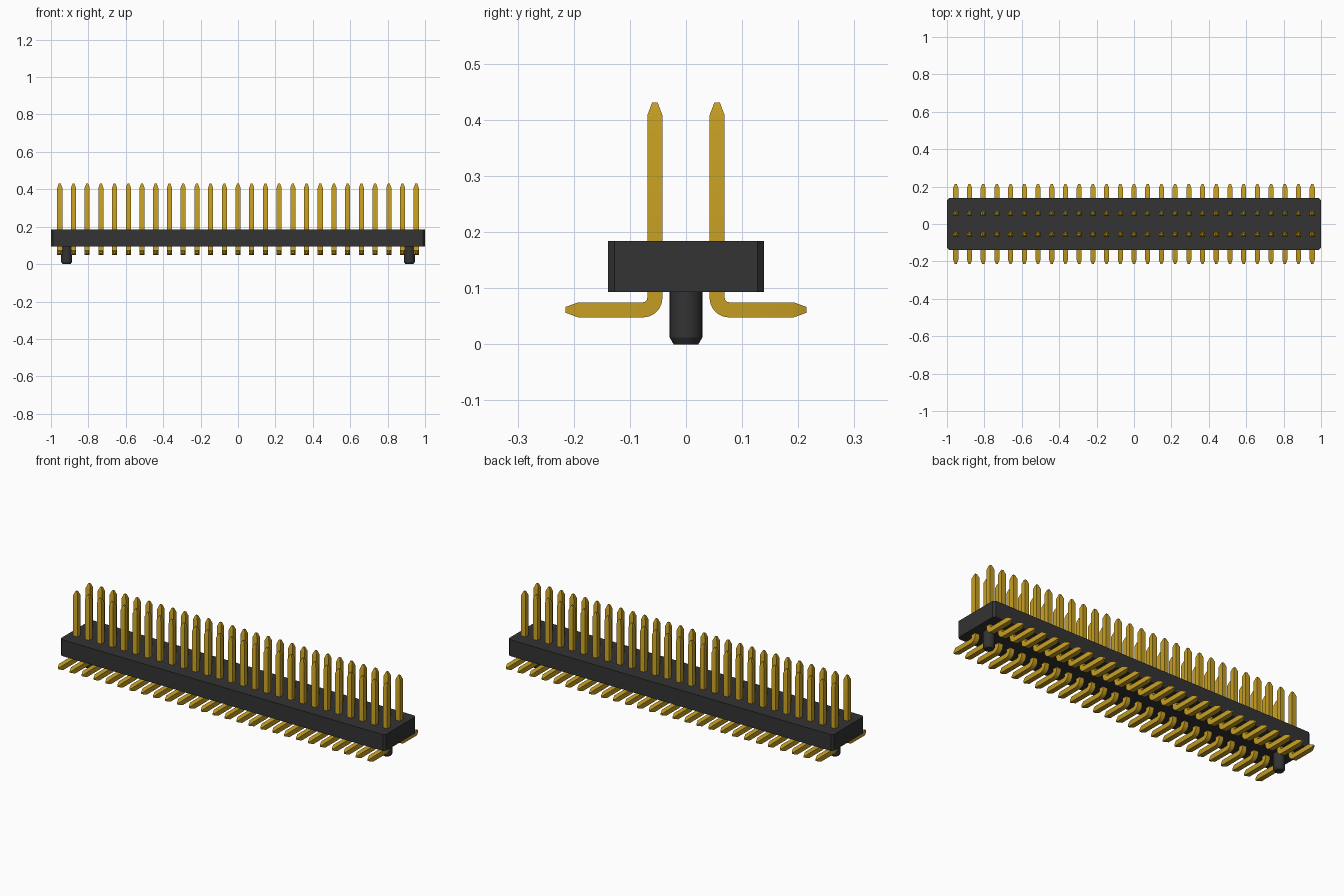
import bpy, bmesh
from math import sin, cos, pi, radians
from mathutils import Vector

cube = bpy.data.objects.get("Cube")
if cube:
    bpy.data.objects.remove(cube)


def make_material(name, color):
    mat = bpy.data.materials.new(name)
    mat.use_nodes = True
    mat.diffuse_color = (*color, 1)
    bsdf = next(n for n in mat.node_tree.nodes if n.type == 'BSDF_PRINCIPLED')
    bsdf.inputs["Base Color"].default_value = (*color, 1)
    return mat


gold = make_material("gold plating", (0.56, 0.34, 0.016))
black = make_material("black plastic", (0.033, 0.033, 0.033))


def make_object(name, bm, mat):
    bmesh.ops.recalc_face_normals(bm, faces=bm.faces)
    mesh = bpy.data.meshes.new(name)
    bm.to_mesh(mesh)
    bm.free()
    mesh.materials.append(mat)
    obj = bpy.data.objects.new(name, mesh)
    bpy.context.collection.objects.link(obj)
    bpy.ops.object.select_all(action='DESELECT')
    obj.select_set(True)
    bpy.context.view_layer.objects.active = obj
    bpy.ops.object.shade_smooth_by_angle(angle=radians(30))
    return obj


def loft(rings):
    """Skin a list of equal point rings and cap both ends."""
    bm = bmesh.new()
    loops = [[bm.verts.new(p) for p in ring] for ring in rings]
    n = len(loops[0])
    for a, b in zip(loops, loops[1:]):
        for i in range(n):
            j = (i + 1) % n
            bm.faces.new((a[i], a[j], b[j], b[i]))
    bm.faces.new(loops[0])
    bm.faces.new(loops[-1])
    return bm


# Housing: plain block with chamfered corners
hx, hy, c = 1.0, 0.139, 0.012
outline = []
for sx, sy in ((1, 1), (-1, 1), (-1, -1), (1, -1)):
    pair = [(sx * hx, sy * (hy - c)), (sx * (hx - c), sy * hy)]
    outline += pair if sx * sy > 0 else pair[::-1]
make_object("housing", loft([[(x, y, z) for x, y in outline]
                             for z in (0.093, 0.184)]), black)

# Locating pegs with chamfered lower ends
pitch, count = 0.0733, 27
first_x = -pitch * (count - 1) / 2
for side, name in ((-1, "right_peg"), (1, "left_peg")):
    px = -side * (first_x + pitch / 2)
    rings = [[(px + r * cos(2 * pi * i / 32), r * sin(2 * pi * i / 32), z)
              for i in range(32)]
             for r, z in ((0.022, 0), (0.029, 0.012), (0.029, 0.1))]
    make_object(name, loft(rings), black)

# Pin: square wire bent outward under the housing, pointed at both ends
half, tip, bend = 0.0135, 0.005, 0.0215
row_y, tail_z = 0.0555, 0.0615
by, bz = row_y + bend, tail_z + bend
stations = [(0.215, tail_z, pi / 2, tip), (0.192, tail_z, pi / 2, half)]
for i in range(9):
    a = pi / 2 * (1 - i / 8)
    stations.append((by - bend * cos(a), bz - bend * sin(a), a, half))
stations += [(row_y, 0.408, 0, half), (row_y, 0.431, 0, tip)]
rings = []
for y, z, a, h in stations:
    across = Vector((0, cos(a), sin(a))) * h
    side = Vector((h, 0, 0))
    mid = Vector((first_x, y, z))
    rings.append([mid + across + side, mid + across - side,
                  mid - across - side, mid - across + side])
pins = make_object("contact_pins", loft(rings), gold)

# Repeat along the housing and mirror to the front row
arr = pins.modifiers.new("row", 'ARRAY')
arr.count = count
arr.use_relative_offset = False
arr.use_constant_offset = True
arr.constant_offset_displace = (pitch, 0, 0)
mir = pins.modifiers.new("front_row", 'MIRROR')
mir.use_axis = (False, True, False)
